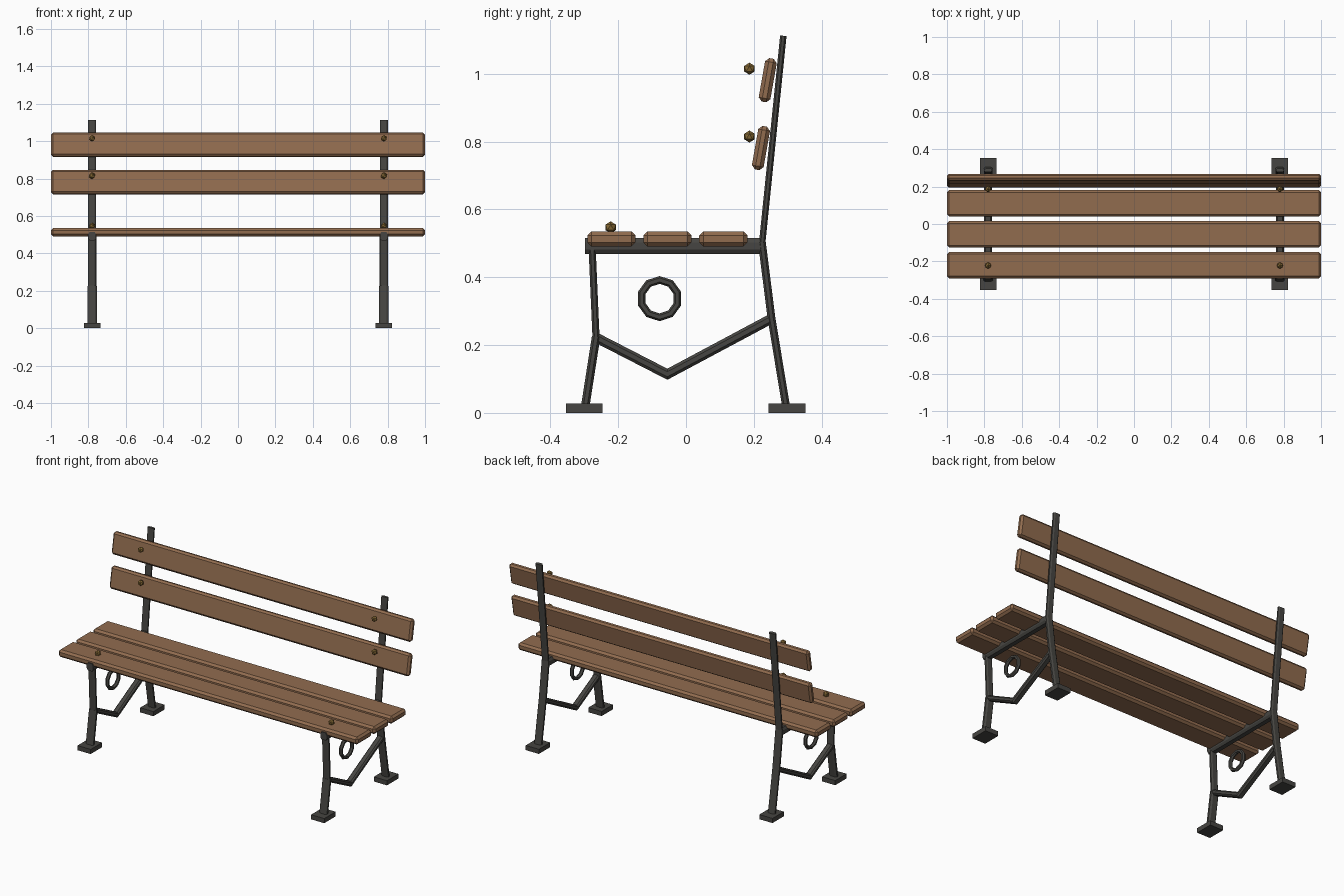
import bpy, bmesh, math
from mathutils import Vector, Matrix

if "Cube" in bpy.data.objects:
    bpy.data.objects.remove(bpy.data.objects["Cube"])


def material(name, rgb):
    m = bpy.data.materials.new(name)
    m.diffuse_color = (*rgb, 1)
    m.use_nodes = True
    m.node_tree.nodes["Principled BSDF"].inputs["Base Color"].default_value = m.diffuse_color
    return m


WOOD = material("brown wood", (0.285, 0.150, 0.078))
IRON = material("dark iron", (0.062, 0.060, 0.054))
BRASS = material("aged brass", (0.235, 0.140, 0.035))


def finish(name, bm, mat):
    bmesh.ops.recalc_face_normals(bm, faces=bm.faces)
    me = bpy.data.meshes.new(name)
    bm.to_mesh(me)
    bm.free()
    me.materials.append(mat)
    ob = bpy.data.objects.new(name, me)
    bpy.context.collection.objects.link(ob)
    return ob


def box(name, centre, size, mat, tilt=0.0, bevel=0.0):
    bm = bmesh.new()
    bmesh.ops.create_cube(bm, size=1)
    bmesh.ops.scale(bm, vec=size, verts=bm.verts)
    if bevel:
        bmesh.ops.bevel(bm, geom=bm.edges[:], offset=bevel, segments=1,
                        affect='EDGES', profile=0.5)
    bm.transform(Matrix.Translation(centre) @ Matrix.Rotation(tilt, 4, 'X'))
    return finish(name, bm, mat)


def bar(name, x, path, width, thick):
    """Flat chamfered bar swept along (y, z) points with mitred corners."""
    pts = [Vector(p) for p in path]
    a, b = width / 2, thick / 2
    section = [(a, b * .45), (a * .6, b), (-a * .6, b), (-a, b * .45),
               (-a, -b * .45), (-a * .6, -b), (a * .6, -b), (a, -b * .45)]
    bm = bmesh.new()
    rings = []
    for i, p in enumerate(pts):
        d0 = (p - pts[i - 1]).normalized() if i else None
        d1 = (pts[i + 1] - p).normalized() if i < len(pts) - 1 else None
        d = ((d0 or d1) + (d1 or d0)).normalized()
        n = Vector((-d.y, d.x)) / d.dot(d1 or d0)
        rings.append([bm.verts.new((x + u, p.x + n.x * v, p.y + n.y * v))
                      for u, v in section])
    for r, s in zip(rings, rings[1:]):
        for k in range(8):
            bm.faces.new((r[k], r[(k + 1) % 8], s[(k + 1) % 8], s[k]))
    bm.faces.new(rings[0])
    bm.faces.new(rings[-1])
    return finish(name, bm, IRON)


def ring(name, x, y, z, major, minor, n=10, m=6):
    bm = bmesh.new()
    loops = []
    for i in range(n):
        t = math.pi / 2 + 2 * math.pi * i / n
        loop = []
        for j in range(m):
            q = 2 * math.pi * j / m
            r = major + minor * math.cos(q)
            loop.append(bm.verts.new((x + minor * math.sin(q),
                                      y + r * math.cos(t), z + r * math.sin(t))))
        loops.append(loop)
    for i in range(n):
        r, s = loops[i], loops[(i + 1) % n]
        for j in range(m):
            bm.faces.new((r[j], r[(j + 1) % m], s[(j + 1) % m], s[j]))
    return finish(name, bm, IRON)


def bolt(name, x, y, z):
    bm = bmesh.new()
    bmesh.ops.create_icosphere(bm, subdivisions=1, radius=0.018)
    bm.transform(Matrix.Translation((x, y, z)))
    return finish(name, bm, BRASS)


# Seat and backrest slats
for i, y in enumerate((-0.22, -0.055, 0.11)):
    box(f"seat_slat_{i + 1}", (0, y, 0.513), (2, 0.142, 0.045), WOOD, bevel=0.012)
for i, (y, z) in enumerate(((0.221, 0.781), (0.241, 0.981))):
    box(f"back_slat_{i + 1}", (0, y, z), (2, 0.035, 0.13), WOOD,
        tilt=math.radians(-10), bevel=0.011)

# Iron frame at each end
for side, x in (("left", -0.78), ("right", 0.78)):
    bar(f"{side}_back_post", x, [(0.2235, 0.49), (0.287, 1.112)], 0.042, 0.019)
    bar(f"{side}_rear_leg", x, [(0.2235, 0.505), (0.252, 0.28), (0.295, 0.02)], 0.046, 0.023)
    bar(f"{side}_front_leg_upper", x, [(-0.277, 0.49), (-0.265, 0.215)], 0.044, 0.021)
    bar(f"{side}_front_leg_lower", x, [(-0.265, 0.225), (-0.297, 0.02)], 0.050, 0.025)
    bar(f"{side}_seat_rail", x, [(-0.298, 0.492), (0.228, 0.492)], 0.044, 0.046)
    bar(f"{side}_brace", x, [(-0.265, 0.222), (-0.055, 0.114), (0.252, 0.278)], 0.040, 0.029)
    ring(f"{side}_ring", x, -0.078, 0.337, 0.055, 0.0115)
    for end, y in (("front", -0.3), ("rear", 0.298)):
        box(f"{side}_{end}_foot", (x, y, 0.014), (0.088, 0.108, 0.028), IRON)
    # Bolt heads
    for i, (y, z) in enumerate(((-0.222, 0.547), (0.187, 0.815), (0.187, 1.015))):
        bolt(f"{side}_bolt_{i + 1}", x, y, z)
